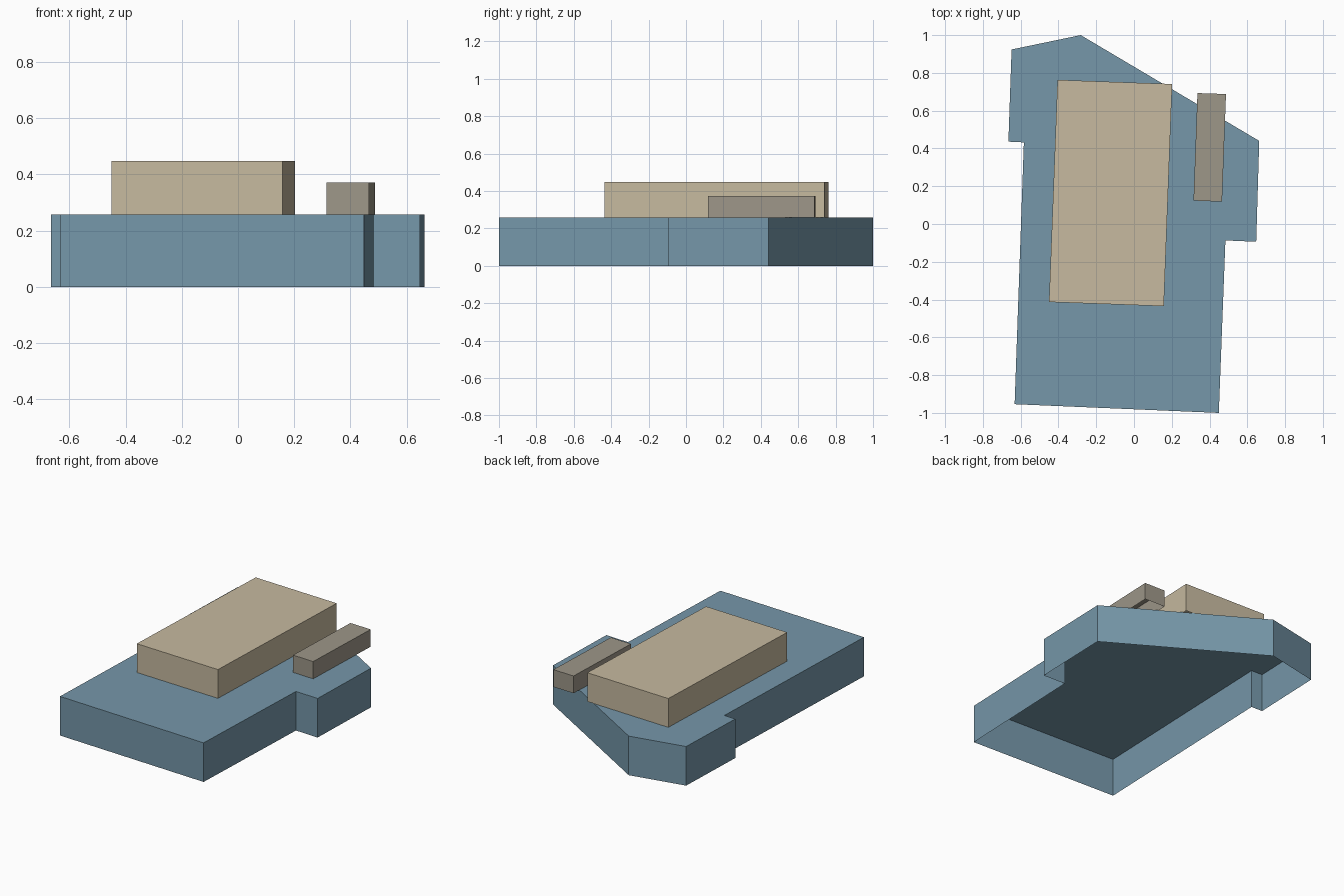
import bpy

if "Cube" in bpy.data.objects:
    bpy.data.objects.remove(bpy.data.objects["Cube"])


def shell(name, outline, z0, z1, color):
    """Walls and flat roof over a counter-clockwise outline, open underneath."""
    n = len(outline)
    verts = [(x, y, z) for z in (z0, z1) for x, y in outline]
    faces = [(i, (i + 1) % n, n + (i + 1) % n, n + i) for i in range(n)]
    faces.append(tuple(range(n, 2 * n)))
    mesh = bpy.data.meshes.new(name)
    mesh.from_pydata(verts, [], faces)
    mesh.update()
    mat = bpy.data.materials.new(name + "_color")
    mat.diffuse_color = (*color, 1)
    mat.use_nodes = True
    mat.node_tree.nodes["Principled BSDF"].inputs["Base Color"].default_value = mat.diffuse_color
    mesh.materials.append(mat)
    obj = bpy.data.objects.new(name, mesh)
    bpy.context.collection.objects.link(obj)
    return obj


BASE_TOP = 0.258

# Main building block with side steps and slanted back
shell("lower_building",
      [(-0.632, -0.954), (0.449, -1.0), (0.484, -0.087), (0.647, -0.094),
       (0.663, 0.44), (-0.282, 1.0), (-0.648, 0.924), (-0.665, 0.436),
       (-0.583, 0.432)],
      0, BASE_TOP, (0.18, 0.31, 0.40))

# Large upper storey
shell("upper_storey",
      [(-0.45, -0.413), (0.158, -0.435), (0.202, 0.741), (-0.405, 0.763)],
      BASE_TOP, 0.448, (0.57, 0.49, 0.35))

# Narrow roof block overhanging the slanted edge
shell("side_roof_block",
      [(0.315, 0.124), (0.466, 0.118), (0.487, 0.688), (0.336, 0.693)],
      BASE_TOP, 0.372, (0.34, 0.31, 0.25))
